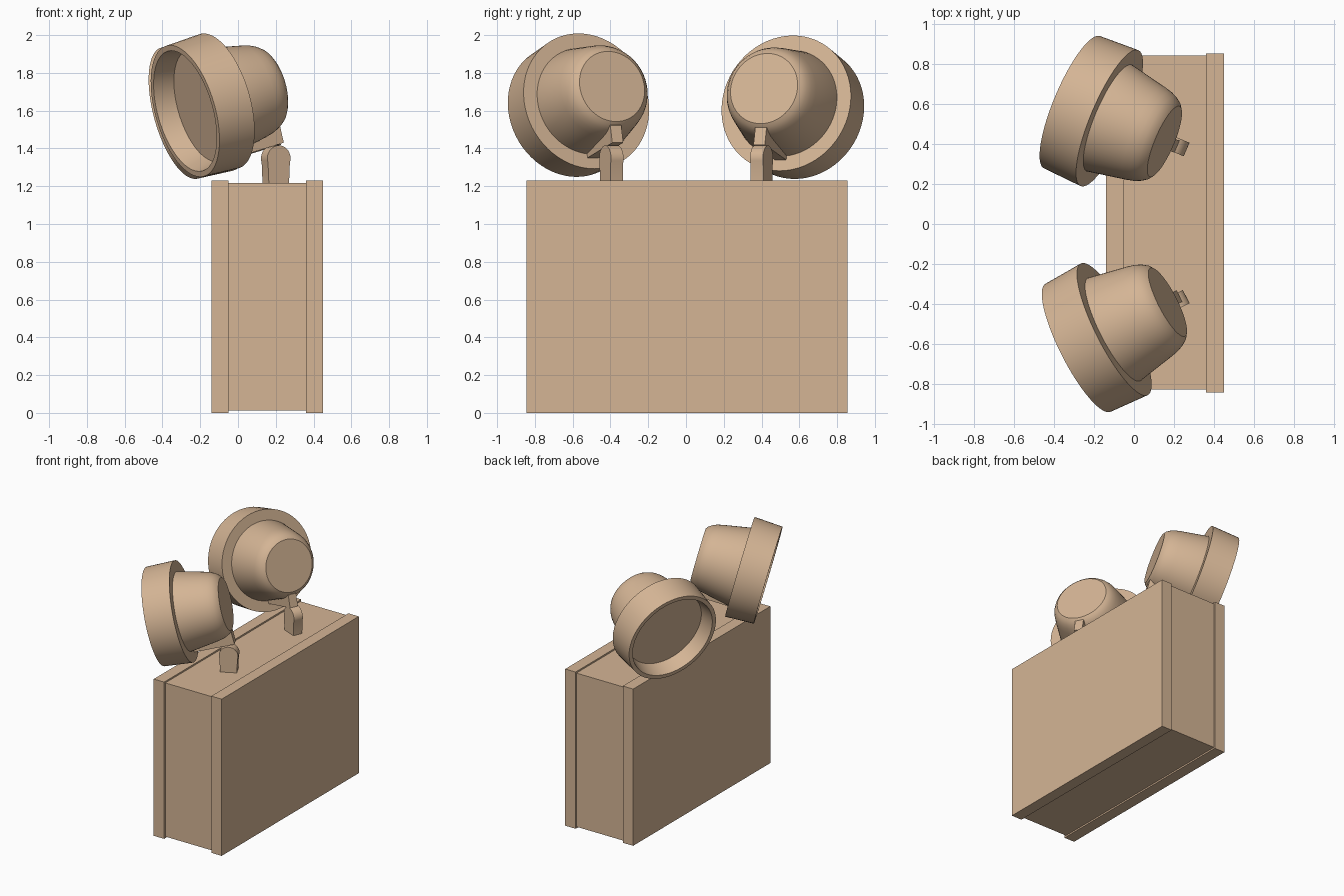
import bpy, bmesh, math
from mathutils import Matrix, Vector

cube = bpy.data.objects.get("Cube")
if cube:
    bpy.data.objects.remove(cube, do_unlink=True)

tan = bpy.data.materials.new("warm_tan")
tan.use_nodes = True
colour = (0.66, 0.46, 0.30, 1)
tan.diffuse_color = colour
tan.node_tree.nodes["Principled BSDF"].inputs["Base Color"].default_value = colour


def finish(name, bm, matrix=Matrix(), smooth=False):
    """Turn a bmesh into a named, coloured object."""
    bmesh.ops.recalc_face_normals(bm, faces=bm.faces)
    mesh = bpy.data.meshes.new(name)
    bm.to_mesh(mesh)
    bm.free()
    mesh.transform(matrix)
    mesh.materials.append(tan)
    obj = bpy.data.objects.new(name, mesh)
    bpy.context.collection.objects.link(obj)
    if smooth:
        bpy.ops.object.select_all(action="DESELECT")
        obj.select_set(True)
        bpy.context.view_layer.objects.active = obj
        bpy.ops.object.shade_smooth_by_angle(angle=math.radians(35))
    return obj


def box(name, low, high):
    low, high = Vector(low), Vector(high)
    bm = bmesh.new()
    bmesh.ops.create_cube(bm, size=1)
    for v in bm.verts:
        v.co = (low + high) / 2 + Vector(a * b for a, b in zip(v.co, high - low))
    finish(name, bm)


def prism(name, outline, width, matrix, smooth=False):
    """Extrude an xz outline along y, centred on y = 0."""
    bm = bmesh.new()
    face = bm.faces.new([bm.verts.new((x, -width / 2, z)) for x, z in outline])
    new = bmesh.ops.extrude_face_region(bm, geom=[face])["geom"]
    verts = [v for v in new if isinstance(v, bmesh.types.BMVert)]
    bmesh.ops.translate(bm, verts=verts, vec=(0, width, 0))
    finish(name, bm, matrix, smooth)


def lathe(name, profile, matrix, steps=64):
    """Spin (distance, radius) points around the local x axis."""
    bm = bmesh.new()
    verts = [bm.verts.new((t, 0, r)) for t, r in profile]
    edges = [bm.edges.new(pair) for pair in zip(verts, verts[1:])]
    bmesh.ops.spin(bm, geom=verts + edges, cent=(0, 0, 0), axis=(1, 0, 0),
                   angle=math.tau, steps=steps)
    bmesh.ops.remove_doubles(bm, verts=bm.verts, dist=0.0005)
    finish(name, bm, matrix, True)


# Battery case: two proud plates around a slightly smaller body
box("case_body", (-0.05, -0.83, 0.012), (0.36, 0.845, 1.218))
box("case_front_plate", (-0.14, -0.845, 0), (-0.05, 0.855, 1.23))
box("case_back_plate", (0.36, -0.845, 0), (0.45, 0.855, 1.23))

# Lamp head from recessed lens, over the rim, to the rounded back
rim = [(0.11, 0), (0.11, 0.305), (0, 0.33), (0, 0.36), (0.21, 0.37), (0.21, 0.285)]
cup = [(0.19, 0.29), (0.21, 0.29), (0.41, 0.252), (0.45, 0.242), (0.48, 0.229),
       (0.505, 0.212), (0.52, 0.192), (0.52, 0)]

# Hinge post outline: narrow foot and round head
head = [(0.069 * math.cos(a), 0.13 + 0.069 * math.sin(a))
        for a in (math.radians(-20 + 220 * i / 20) for i in range(21))]
post = [(-0.06, 0), (0.06, 0)] + head
arm = [(0.2, -0.31), (0.51, -0.305), (0.51, -0.21), (0.44, -0.18), (0.2, -0.26)]

for side, yaw, centre in (("left", -23, (-0.31, 0.61, 1.587)),
                          ("right", 27, (-0.28, -0.62, 1.598))):
    turn = Matrix.Rotation(math.radians(yaw), 4, "Z")
    tilt = Matrix.Rotation(math.radians(-14.5), 4, "Y")
    place = Matrix.Translation(centre) @ turn @ tilt
    lathe(side + "_lamp_rim", rim, place)
    lathe(side + "_lamp_cup", cup, place)
    prism(side + "_lamp_arm", arm, 0.065, place)
    y = 0.4 if side == "left" else -0.395
    prism(side + "_hinge_post", post, 0.074,
          Matrix.Translation((0.2, y, 1.217)) @ turn, True)
